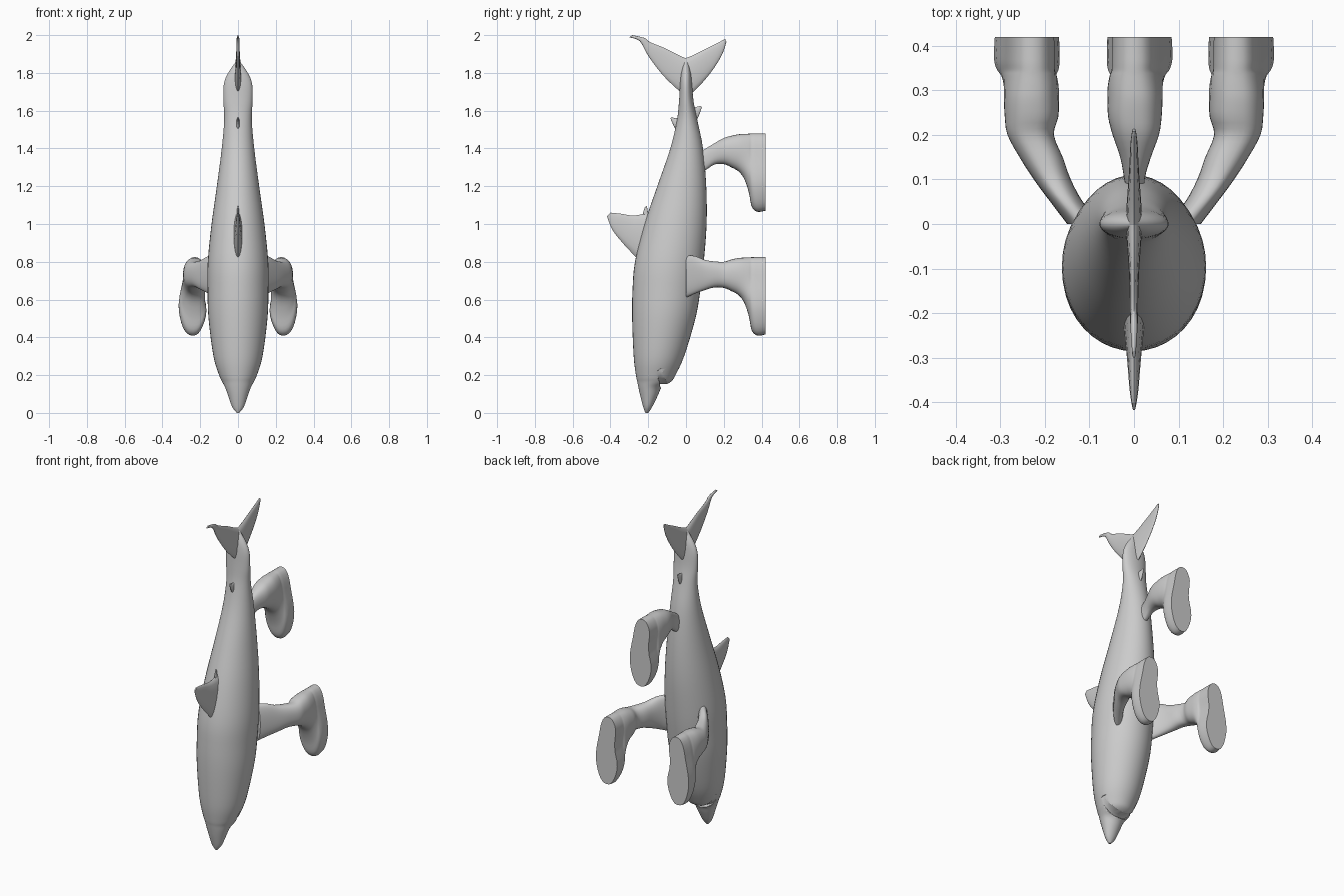
import bpy, bmesh
from math import sin, cos, pi, radians
from mathutils import Vector


def smooth_rows(rows, steps):
    """Catmull-Rom interpolation of rows of numbers."""
    pts = [Vector(r) for r in rows]
    out = []
    for i in range(len(pts) - 1):
        p0, p1, p2, p3 = pts[max(i - 1, 0)], pts[i], pts[i + 1], pts[min(i + 2, len(pts) - 1)]
        for k in range(steps):
            t = k / steps
            out.append(p1 + 0.5 * t * ((p2 - p0) + t * (2 * p0 - 5 * p1 + 4 * p2 - p3
                                                         + t * (3 * (p1 - p2) + p3 - p0))))
    return out + [pts[-1]]


def loft(name, rings, angle=40):
    """Skin a list of equal closed rings and cap both ends."""
    bm = bmesh.new()
    vs = [[bm.verts.new(p) for p in ring] for ring in rings]
    n = len(vs[0])
    for a, b in zip(vs, vs[1:]):
        for i in range(n):
            j = (i + 1) % n
            bm.faces.new((a[i], a[j], b[j], b[i]))
    bm.faces.new(vs[0])
    bm.faces.new(vs[-1])
    bmesh.ops.recalc_face_normals(bm, faces=bm.faces)
    me = bpy.data.meshes.new(name)
    bm.to_mesh(me)
    bm.free()
    ob = bpy.data.objects.new(name, me)
    bpy.context.collection.objects.link(ob)
    shade(ob, angle)
    return ob


def shade(ob, angle):
    bpy.ops.object.select_all(action='DESELECT')
    ob.select_set(True)
    bpy.context.view_layer.objects.active = ob
    bpy.ops.object.shade_smooth_by_angle(angle=radians(angle))


def angles(n):
    return [2 * pi * i / n for i in range(n)]


# Body: z, back y, belly y, half width
body_rows = [
    (0.00, -0.215, -0.200, 0.006), (0.03, -0.226, -0.180, 0.030), (0.09, -0.242, -0.150, 0.052),
    (0.135, -0.252, -0.128, 0.068), (0.165, -0.258, -0.080, 0.084), (0.20, -0.265, -0.056, 0.100),
    (0.30, -0.277, -0.010, 0.130), (0.50, -0.285, 0.050, 0.156), (0.65, -0.283, 0.076, 0.161),
    (0.80, -0.270, 0.094, 0.160), (1.00, -0.220, 0.109, 0.140), (1.20, -0.152, 0.107, 0.112),
    (1.40, -0.083, 0.090, 0.086), (1.55, -0.048, 0.060, 0.073), (1.65, -0.037, 0.040, 0.077),
    (1.74, -0.032, 0.032, 0.075), (1.80, -0.026, 0.026, 0.052), (1.86, -0.010, 0.010, 0.010)]
body = loft("body", [[(w * cos(a), (b + f) / 2 + (b - f) / 2 * sin(a), z) for a in angles(40)]
                     for z, f, b, w in smooth_rows(body_rows, 4)])

# Crescent mouth groove
groove = []
for k in range(25):
    a = radians(-88 + 176 * k / 24)
    t = 0.003 + 0.008 * cos(a)
    groove.append([(( 0.108 + r * t) * sin(a), y, 0.235 - (0.093 + r * t) * cos(a))
                   for r, y in ((-1, -0.03), (1, -0.03), (1, -0.135), (0, -0.15), (-1, -0.135))])
cutter = loft("mouth_cutter", groove)
cutter.hide_render = True
mod = body.modifiers.new("mouth", 'BOOLEAN')
mod.operation = 'DIFFERENCE'
mod.solver = 'EXACT'
mod.object = cutter
shade(body, 40)
bpy.ops.object.modifier_apply(modifier=mod.name)
bpy.data.objects.remove(cutter)


# Fins: each row is leading y, z, trailing y, z, half thickness
def fin(name, rows):
    rings = []
    for y0, z0, y1, z1, t in smooth_rows(rows, 4):
        rings.append([(t * sin(a), y0 + (y1 - y0) * (1 - cos(a)) / 2, z0 + (z1 - z0) * (1 - cos(a)) / 2)
                      for a in angles(16)])
    loft(name, rings, 60)


fin("dorsal_fin", [(-0.22, 0.78, -0.17, 1.07, 0.026), (-0.28, 0.84, -0.22, 1.055, 0.021),
                   (-0.34, 0.905, -0.28, 1.045, 0.015), (-0.39, 0.97, -0.35, 1.055, 0.010),
                   (-0.418, 1.04, -0.40, 1.06, 0.004)])
fin("dorsal_fin_lobe", [(-0.17, 1.0, -0.16, 1.06, 0.010), (-0.225, 1.045, -0.195, 1.05, 0.007),
                        (-0.217, 1.09, -0.207, 1.095, 0.003)])
fin("rear_dorsal_fin", [(-0.03, 1.47, -0.03, 1.57, 0.012), (-0.06, 1.51, -0.055, 1.56, 0.008),
                        (-0.083, 1.56, -0.075, 1.567, 0.003)])
fin("anal_fin", [(0.03, 1.52, 0.03, 1.62, 0.012), (0.062, 1.56, 0.055, 1.62, 0.008),
                 (0.084, 1.618, 0.076, 1.626, 0.003)])
fin("tail_fin_back", [(0.03, 1.66, 0.03, 1.87, 0.018), (-0.03, 1.70, -0.02, 1.885, 0.017),
                      (-0.12, 1.785, -0.11, 1.93, 0.011), (-0.20, 1.89, -0.19, 1.963, 0.009),
                      (-0.245, 1.968, -0.22, 1.985, 0.008), (-0.30, 1.988, -0.285, 2.0, 0.004)])
fin("tail_fin_belly", [(-0.03, 1.66, -0.03, 1.87, 0.018), (0.04, 1.70, 0.03, 1.89, 0.017),
                       (0.13, 1.80, 0.11, 1.93, 0.011), (0.19, 1.895, 0.17, 1.96, 0.008),
                       (0.214, 1.965, 0.207, 1.98, 0.004)])

# Legs: y, inner x, outer x, toe-side z, heel-side z
shoe_rows = [
    (0.20, 0.180, 0.284, 0.662, 0.800), (0.24, 0.170, 0.290, 0.645, 0.812),
    (0.28, 0.168, 0.292, 0.622, 0.820), (0.31, 0.166, 0.292, 0.580, 0.822),
    (0.333, 0.165, 0.292, 0.510, 0.823), (0.345, 0.165, 0.292, 0.445, 0.824),
    (0.362, 0.164, 0.294, 0.418, 0.825), (0.385, 0.164, 0.294, 0.409, 0.825),
    (0.42, 0.165, 0.293, 0.415, 0.825)]
front_rows = [(0.00, 0.075, 0.150, 0.610, 0.835), (0.05, 0.115, 0.188, 0.632, 0.830),
              (0.10, 0.142, 0.225, 0.650, 0.810), (0.15, 0.160, 0.257, 0.664, 0.802)]
rear_rows = [(0.05, 0.212, 0.252, 0.610, 0.710), (0.10, 0.206, 0.252, 0.628, 0.742),
             (0.15, 0.197, 0.266, 0.660, 0.772)]


def bump(z, c, w):
    return max(0.0, 1 - ((z - c) / w) ** 2) ** 2


def leg(name, rows, side=1, dx=0.0, dz=0.0):
    rings = []
    for y, x0, x1, z0, z1 in smooth_rows(rows, 3):
        ring = []
        long_part = min(1, max(0, (0.70 - z0) / 0.28 - 0.25))   # grows into the foot shape
        for a in angles(36):
            c, s = cos(a), sin(a)
            px = (abs(c) ** 0.8) * (1 if c > 0 else -1)
            z = (z0 + z1) / 2 + (z1 - z0) / 2 * (abs(s) ** 0.9) * (1 if s > 0 else -1)
            # waist on the inner side, ball of the foot bulging outwards
            x = (x0 + x1) / 2 + (x1 - x0) / 2 * px
            if c > 0:
                x += long_part * 0.030 * c * bump(z, 0.53, 0.2)
            else:
                x -= long_part * 0.028 * c * bump(z, 0.66, 0.12)
            x += long_part * 0.012 * bump(z, 0.40, 0.12)
            ring.append((side * (x + dx), y, z + dz))
        rings.append(ring)
    loft(name, rings)


leg("front_leg_right", front_rows + shoe_rows)
leg("front_leg_left", front_rows + shoe_rows, side=-1)
leg("rear_leg", rear_rows + shoe_rows, dx=-0.228, dz=0.655)
